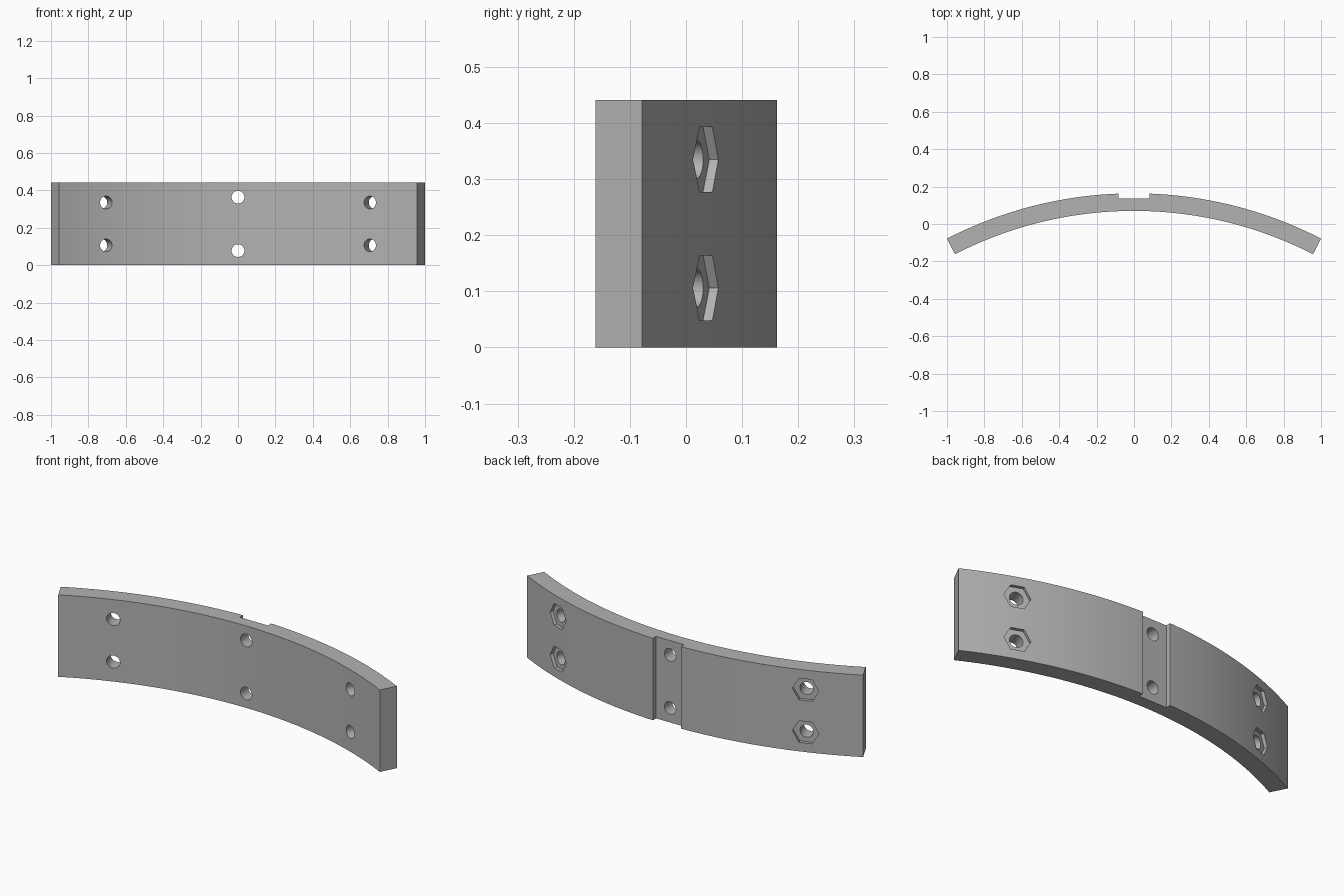
import bpy, bmesh
from math import sin, cos, asin, sqrt, pi, radians
from mathutils import Matrix, Vector

cube = bpy.data.objects.get("Cube")
if cube:
    bpy.data.objects.remove(cube, do_unlink=True)

HEIGHT = 0.441
R_OUT, R_IN = 2.187, 2.093        # concentric arc radii
CY = -2.023                       # arc centre on y
END = asin(1 / R_OUT)             # half sweep of the arc
SLOT_X, SLOT_Y = 0.083, 0.135     # half width and floor of the back slot
HOLE_R, HEX_R, HEX_DEPTH = 0.034, 0.067, 0.018
HOLE_ANGLE = radians(19.7)
STEPS = 24

grey = bpy.data.materials.new("plain_grey")
grey.use_nodes = True
colour = (0.45, 0.45, 0.45, 1)
grey.diffuse_color = colour
grey.node_tree.nodes["Principled BSDF"].inputs["Base Color"].default_value = colour


def make_object(name, bm):
    bmesh.ops.recalc_face_normals(bm, faces=bm.faces)
    mesh = bpy.data.meshes.new(name)
    bm.to_mesh(mesh)
    bm.free()
    mesh.materials.append(grey)
    obj = bpy.data.objects.new(name, mesh)
    bpy.context.collection.objects.link(obj)
    return obj


def arc(radius, start, end, steps):
    angles = [start + (end - start) * i / steps for i in range(steps + 1)]
    return [(radius * sin(a), CY + radius * cos(a)) for a in angles]


def add_prism(bm, angle, z, radius, near, far, sides):
    """Prism along the radial direction, between two distances from the arc centre."""
    axis = Vector((sin(angle), cos(angle), 0))
    middle = Vector((0, CY, z)) + axis * (near + far) / 2
    # local x is tangent to the arc, local z is the radial axis
    turn = Matrix.Rotation(-angle, 4, 'Z') @ Matrix.Rotation(-pi / 2, 4, 'X')
    verts = bmesh.ops.create_cone(bm, cap_ends=True, segments=sides, radius1=radius,
                                  radius2=radius, depth=far - near)["verts"]
    if sides == 6:
        # point the hexagon corners along the arc
        corner = max(verts, key=lambda v: v.co.x)
        if abs(corner.co.y) > 0.001:
            bmesh.ops.rotate(bm, verts=verts, matrix=Matrix.Rotation(pi / 6, 3, 'Z'))
    bmesh.ops.transform(bm, matrix=Matrix.Translation(middle) @ turn, verts=verts)


def cut(target, cutter):
    cutter.hide_render = True
    mod = target.modifiers.new("cut", 'BOOLEAN')
    mod.operation, mod.solver, mod.object = 'DIFFERENCE', 'EXACT', cutter
    bpy.context.view_layer.objects.active = target
    bpy.ops.object.modifier_apply(modifier=mod.name)
    bpy.data.objects.remove(cutter, do_unlink=True)


# Curved plate with the slot across its back
slot = asin(SLOT_X / R_OUT)
profile = (arc(R_IN, -END, END, 2 * STEPS)
           + arc(R_OUT, END, slot, STEPS)
           + [(SLOT_X, SLOT_Y), (-SLOT_X, SLOT_Y)]
           + arc(R_OUT, -slot, -END, STEPS))
bm = bmesh.new()
base = bm.faces.new([bm.verts.new((x, y, 0)) for x, y in profile])
top = bmesh.ops.extrude_face_region(bm, geom=[base])["geom"]
bmesh.ops.translate(bm, vec=(0, 0, HEIGHT),
                    verts=[v for v in top if isinstance(v, bmesh.types.BMVert)])
plate = make_object("curved_plate", bm)

# Round through holes: a pair at the centre and a pair on each wing
holes, pockets = bmesh.new(), bmesh.new()
for side in (-1, 1):
    add_prism(holes, 0, HEIGHT / 2 + side * 0.143, HOLE_R, R_IN - 0.1, R_OUT + 0.1, 32)
    for level in (-1, 1):
        z = HEIGHT / 2 + level * 0.1145
        add_prism(holes, side * HOLE_ANGLE, z, HOLE_R, R_IN - 0.1, R_OUT + 0.1, 32)
        # Hexagonal nut pocket on the back
        add_prism(pockets, side * HOLE_ANGLE, z, HEX_R, R_OUT - HEX_DEPTH, R_OUT + 0.1, 6)
cut(plate, make_object("hole_cutter", holes))
cut(plate, make_object("nut_pocket_cutter", pockets))

# Smooth arc and hole walls, sharp rims
bpy.ops.object.select_all(action='DESELECT')
plate.select_set(True)
bpy.context.view_layer.objects.active = plate
bpy.ops.object.shade_smooth_by_angle(angle=radians(30))
